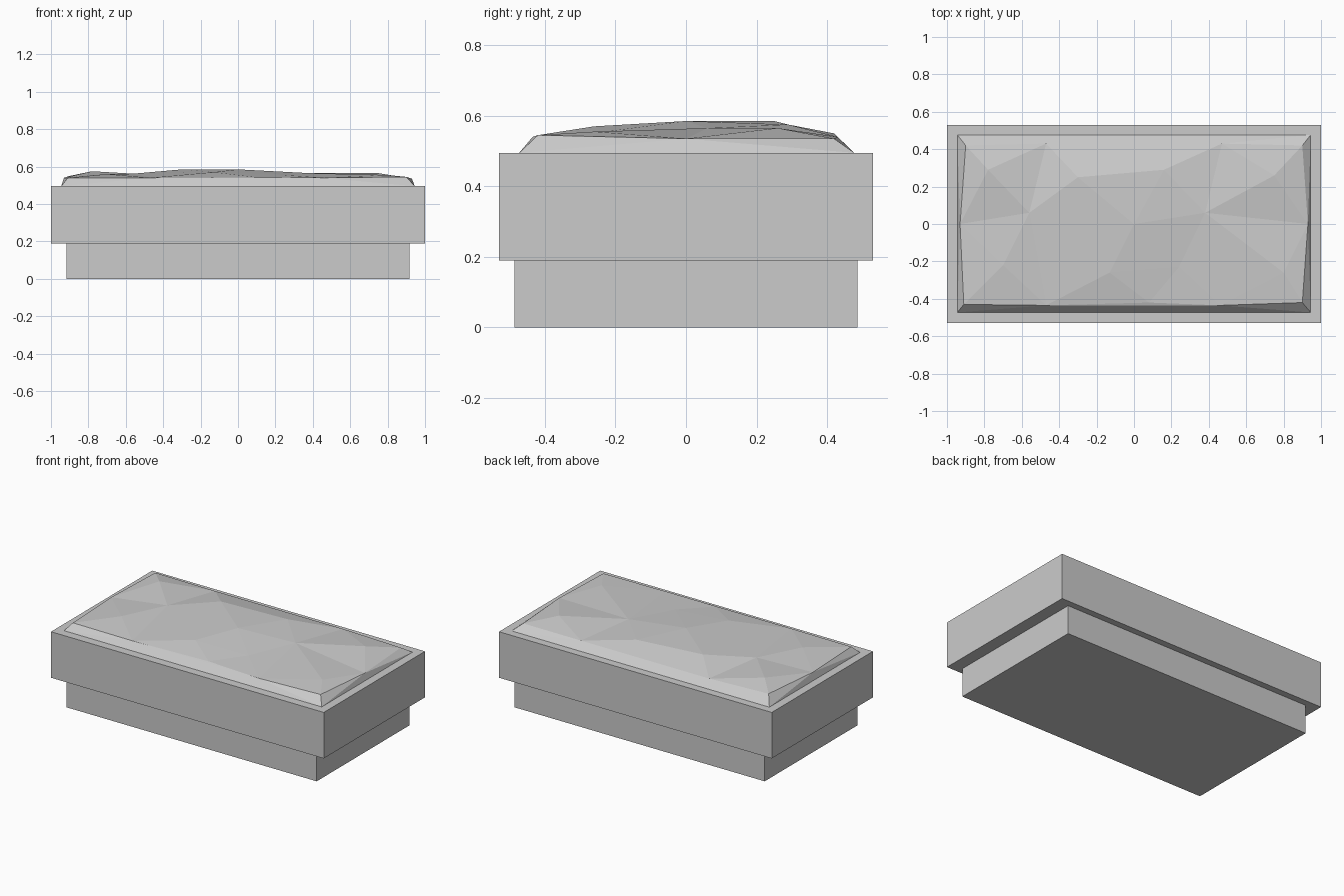
import bpy
import bmesh
from mathutils import Vector
from mathutils.geometry import delaunay_2d_cdt

default_cube = bpy.data.objects.get("Cube")
if default_cube:
    bpy.data.objects.remove(default_cube, do_unlink=True)

# One pale grey for the whole planter
grey = bpy.data.materials.new("pale_grey")
grey.use_nodes = True
colour = (0.6, 0.6, 0.6, 1)
grey.diffuse_color = colour
for node in grey.node_tree.nodes:
    if node.type == 'BSDF_PRINCIPLED':
        node.inputs["Base Color"].default_value = colour


def add_object(name, bm):
    """Turn a bmesh into a flat shaded grey object."""
    bmesh.ops.recalc_face_normals(bm, faces=bm.faces)
    mesh = bpy.data.meshes.new(name)
    bm.to_mesh(mesh)
    bm.free()
    mesh.materials.append(grey)
    obj = bpy.data.objects.new(name, mesh)
    bpy.context.scene.collection.objects.link(obj)
    return obj


def add_block(name, half_x, half_y, bottom, top):
    """Add a box from its half sizes and its bottom and top heights."""
    bm = bmesh.new()
    bmesh.ops.create_cube(bm, size=1)
    size = (2 * half_x, 2 * half_y, top - bottom)
    bmesh.ops.scale(bm, vec=size, verts=bm.verts)
    bmesh.ops.translate(bm, vec=(0, 0, (bottom + top) / 2), verts=bm.verts)
    return add_object(name, bm)


# Recessed plinth and the wider trough above it
rim_height = 0.495
add_block("plinth", 0.918, 0.487, 0, 0.19)
add_block("trough", 1, 0.53, 0.19, rim_height)

# Soil mound: an outline on the rim, a raised edge loop and loose bumps
foot = [(x, y, rim_height) for x, y in
        ((-0.945, -0.473), (0.945, -0.473), (0.945, 0.477), (-0.945, 0.477))]
edge_loop = [
    (-0.91, -0.43, 0.54), (-0.47, -0.435, 0.54), (0.08, -0.42, 0.545),
    (0.46, -0.435, 0.54), (0.9, -0.42, 0.545), (0.93, 0, 0.535),
    (0.9, 0.42, 0.535), (0.47, 0.43, 0.54), (-0.47, 0.43, 0.54),
    (-0.9, 0.42, 0.55), (-0.93, 0, 0.54),
]
bumps = [
    (-0.78, 0.29, 0.575), (-0.56, 0.06, 0.562), (-0.3, 0.25, 0.585),
    (0, 0, 0.585), (0.16, 0.29, 0.575), (0.38, 0.06, 0.565),
    (0.75, 0.26, 0.565), (-0.7, -0.22, 0.56), (-0.13, -0.26, 0.57),
    (0.24, -0.23, 0.555), (0.8, -0.26, 0.555),
]


def closed_loop(start, count):
    return [(start + i, start + (i + 1) % count) for i in range(count)]


points = foot + edge_loop + bumps
borders = closed_loop(0, len(foot)) + closed_loop(len(foot), len(edge_loop))
flat, _, triangles, sources, _, _ = delaunay_2d_cdt(
    [Vector(p[:2]) for p in points], borders, [], 0, 0.0001)

soil = bmesh.new()
verts = [soil.verts.new((p.x, p.y, points[source[0]][2]))
         for p, source in zip(flat, sources)]
for triangle in triangles:
    soil.faces.new([verts[i] for i in triangle])
mound = add_object("soil_mound", soil)
# An open sheet needs its faces turned to the sky
if mound.data.polygons[0].normal.z < 0:
    mound.data.flip_normals()
